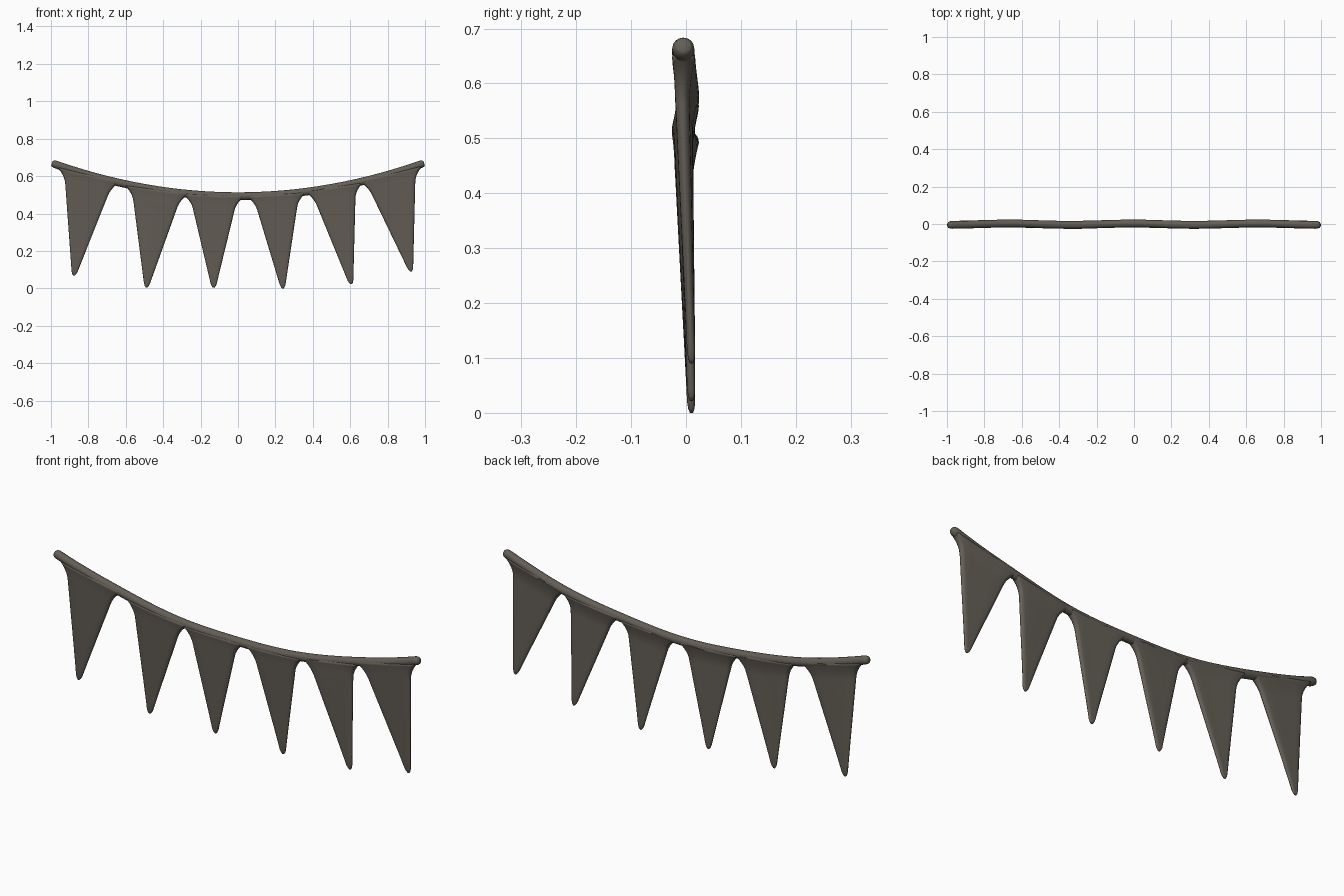
import bpy, bmesh, math

if "Cube" in bpy.data.objects:
    bpy.data.objects.remove(bpy.data.objects["Cube"])

# one dull brown-grey colour for the whole garland
mat = bpy.data.materials.new("dusty_brown_grey")
mat.diffuse_color = (0.125, 0.11, 0.09, 1)
mat.use_nodes = True
mat.node_tree.nodes["Principled BSDF"].inputs["Base Color"].default_value = mat.diffuse_color


def rope_z(x):
    # sagging centre line of the cord
    return 0.493 + 0.178 * x * x


def rope_y(x):
    return 0.004 * math.cos(9.5 * x) - 0.001


def loft(name, rings):
    # skin a list of closed rings, capping both ends
    bm = bmesh.new()
    rows = [[bm.verts.new(p) for p in r] for r in rings]
    n = len(rows[0])
    for a, b in zip(rows, rows[1:]):
        for i in range(n):
            j = (i + 1) % n
            bm.faces.new((a[i], a[j], b[j], b[i]))
    bm.faces.new(rows[0][::-1])
    bm.faces.new(rows[-1])
    bmesh.ops.recalc_face_normals(bm, faces=bm.faces)
    for f in bm.faces:
        f.smooth = True
    me = bpy.data.meshes.new(name)
    bm.to_mesh(me)
    bm.free()
    me.materials.append(mat)
    ob = bpy.data.objects.new(name, me)
    bpy.context.collection.objects.link(ob)
    return ob


# cord: round tube with softly rounded ends
R = 0.0205
steps = [(-0.995, 0.55), (-0.991, 0.8), (-0.982, 0.97)]
steps += [(-0.97 + 1.94 * i / 48, 1.0) for i in range(49)]
steps += [(-x, s) for x, s in steps[2::-1]]
rings = []
for x, s in steps:
    a = math.atan(0.356 * x)
    ring = []
    for k in range(16):
        t = 2 * math.pi * k / 16
        u = R * s * math.sin(t)
        ring.append((x - u * math.sin(a), rope_y(x) + R * s * math.cos(t),
                     rope_z(x) + u * math.cos(a)))
    rings.append(ring)
loft("cord", rings)


def pennant(name, xl, xr, xt, zt):
    # triangular flag, filleted into the cord, thinning to a rounded tip
    rings = []
    levels = [0, .02, .04, .06, .08, .1, .13, .16, .2, .3, .45, .6, .75, .88, .96, .985, 1]
    for t in levels:
        f = max(0, 1 - t * 0.5 / 0.075) ** 2        # fillet amount near the cord
        tip = {0.985: 0.8, 1: 0.4}.get(t, 1)
        a = xl + (xt - 0.011 - xl) * t - 0.036 * f
        b = xr + (xt + 0.011 - xr) * t + 0.036 * f
        mid, half = (a + b) / 2, (b - a) / 2 * tip
        th = (0.014 - 0.007 * t + 0.007 * f) * tip
        # stadium cross-section: flat faces with tapered, rounded sides
        e = min(half * 0.5, 0.018)
        outline = []
        for side in (1, -1):
            for k in range(9):
                q = -math.pi / 2 + math.pi * k / 8
                outline.append((side * (half - e + e * math.cos(q)), side * th * math.sin(q)))
            for k in range(1, 6):
                outline.append((side * (half - e) * (1 - k / 3), side * th))
        ring = []
        for dx, dy in outline:
            u = dx / max(half, 1e-6)
            top_x = (xl + xr) / 2 + u * (xr - xl) / 2
            z = rope_z(top_x) * (1 - t) + zt * t
            y = rope_y(top_x) * (1 - t) - 0.005 * (1 - t) * min(1, t * 8) + 0.010 * t
            ring.append((mid + dx, y + dy, z))
        rings.append(ring)
    loft(name, rings)


# six flags: top left x, top right x, tip x, tip z
flags = [(-0.93, -0.665, -0.877, 0.068), (-0.57, -0.297, -0.489, 0.005),
         (-0.26, 0.0, -0.13, 0.004), (0.08, 0.328, 0.24, 0.0),
         (0.39, 0.63, 0.605, 0.022), (0.68, 0.95, 0.925, 0.09)]
for i, f in enumerate(flags):
    pennant("pennant_%d" % (i + 1), *f)
